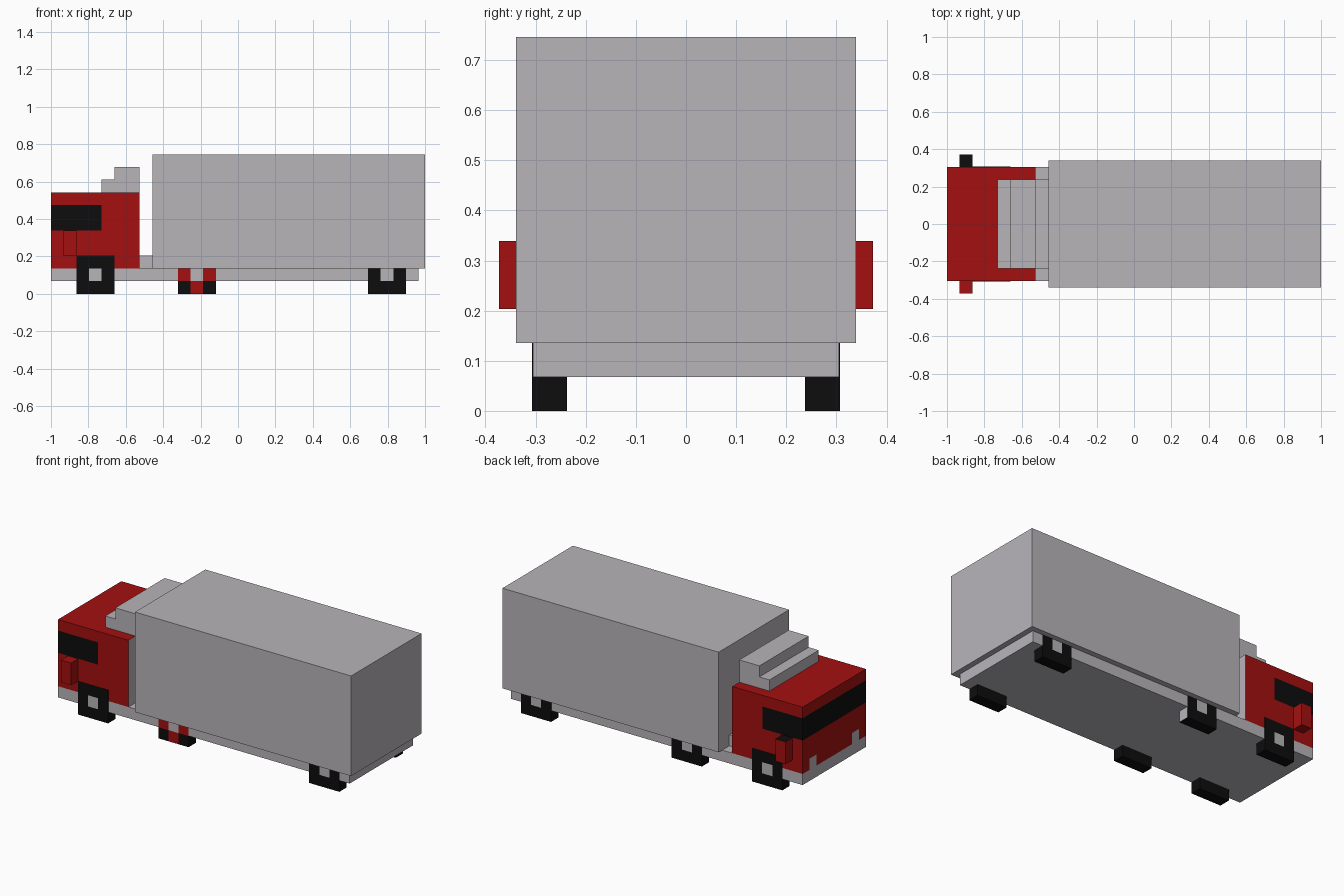
import bpy
import bmesh
from mathutils import Vector

if "Cube" in bpy.data.objects:
    bpy.data.objects.remove(bpy.data.objects["Cube"], do_unlink=True)

U = 2 / 59          # one building unit
LENGTH = 59


def material(name, rgb):
    m = bpy.data.materials.new(name)
    m.use_nodes = True
    m.diffuse_color = (*rgb, 1)
    m.node_tree.nodes["Principled BSDF"].inputs["Base Color"].default_value = (*rgb, 1)
    return m


GREY, RED, BLACK = range(3)
PALETTE = [
    material("light grey", (0.48, 0.46, 0.49)),
    material("red paint", (0.37, 0.005, 0.005)),
    material("black", (0.004, 0.004, 0.004)),
]


def block(name, x, y, z, rule, cuts=((), (), ())):
    """Box between unit ranges, sliced at cuts and coloured per face by rule(centre, normal)."""
    bm = bmesh.new()
    bmesh.ops.create_cube(bm, size=1)
    ranges = (x, y, z)
    for v in bm.verts:
        v.co = Vector(r[0] if c < 0 else r[1] for c, r in zip(v.co, ranges))
    for axis, places in enumerate(cuts):
        direction = Vector(1 if i == axis else 0 for i in range(3))
        for place in places:
            bmesh.ops.bisect_plane(bm, geom=bm.verts[:] + bm.edges[:] + bm.faces[:],
                                   plane_co=direction * place, plane_no=direction)
    bm.normal_update()
    for f in bm.faces:
        f.material_index = rule(f.calc_center_median(), f.normal) if callable(rule) else rule
    for v in bm.verts:
        v.co = Vector(((v.co.x - LENGTH / 2) * U, v.co.y * U, v.co.z * U))
    mesh = bpy.data.meshes.new(name)
    bm.to_mesh(mesh)
    bm.free()
    for m in PALETTE:
        mesh.materials.append(m)
    ob = bpy.data.objects.new(name, mesh)
    bpy.context.collection.objects.link(ob)
    return ob


# Frame, cargo box and the step behind the cab
block("chassis", (0, 58), (-9, 9), (2, 4), GREY)
block("cargo_box", (16, 59), (-10, 10), (4, 22), GREY)
block("coupling_step", (14, 16), (-7, 7), (4, 6), GREY)


# Cab with wrap-around windows, headlights and a grey rear wall
def cab_colour(c, n):
    if n.x > 0.5:
        return GREY
    if abs(n.z) < 0.5 and 10 < c.z < 14 and c.x < 8:
        return BLACK
    if n.x < -0.5 and c.z < 6 and 5 < abs(c.y) < 7:
        return GREY
    return RED


block("cab", (0, 14), (-9, 9), (4, 16), cab_colour,
      ((8,), (-7, -5, 5, 7), (6, 10, 14)))

# Stepped wind deflector on the roof
block("deflector_lower", (8, 14), (-7, 7), (16, 18), GREY)
block("deflector_upper", (10, 14), (-7, 7), (18, 20), GREY)

# Mirrors: the left-hand one at the back has a black top
block("mirror_back", (2, 4), (9, 11), (6, 10), lambda c, n: BLACK if n.z > 0.5 else RED)
block("mirror_front", (2, 4), (-11, -9), (6, 10), RED)


# Wheels: square tyres with a square hub on the outer face
def wheel_rule(start, side, middle):
    def rule(c, n):
        column, row = int((c.x - start) // 2), int(c.z // 2)
        if n.y * side > 0.5:
            if (column, row) == (1, 1):
                return GREY
            # Checkered paint on one middle wheel
            if middle and side < 0 and (column + row) % 2 == 1:
                return RED
        if middle and side > 0 and n.x > 0.5:
            return GREY
        return BLACK
    return rule


for label, start in (("front", 4), ("middle", 20), ("rear", 50)):
    for side, side_name in ((-1, "near"), (1, "far")):
        block(f"{label}_wheel_{side_name}", (start, start + 6),
              sorted((side * 7, side * 9.05)), (0, 6),
              wheel_rule(start, side, label == "middle"),
              ((start + 2, start + 4), (), (2, 4)))
